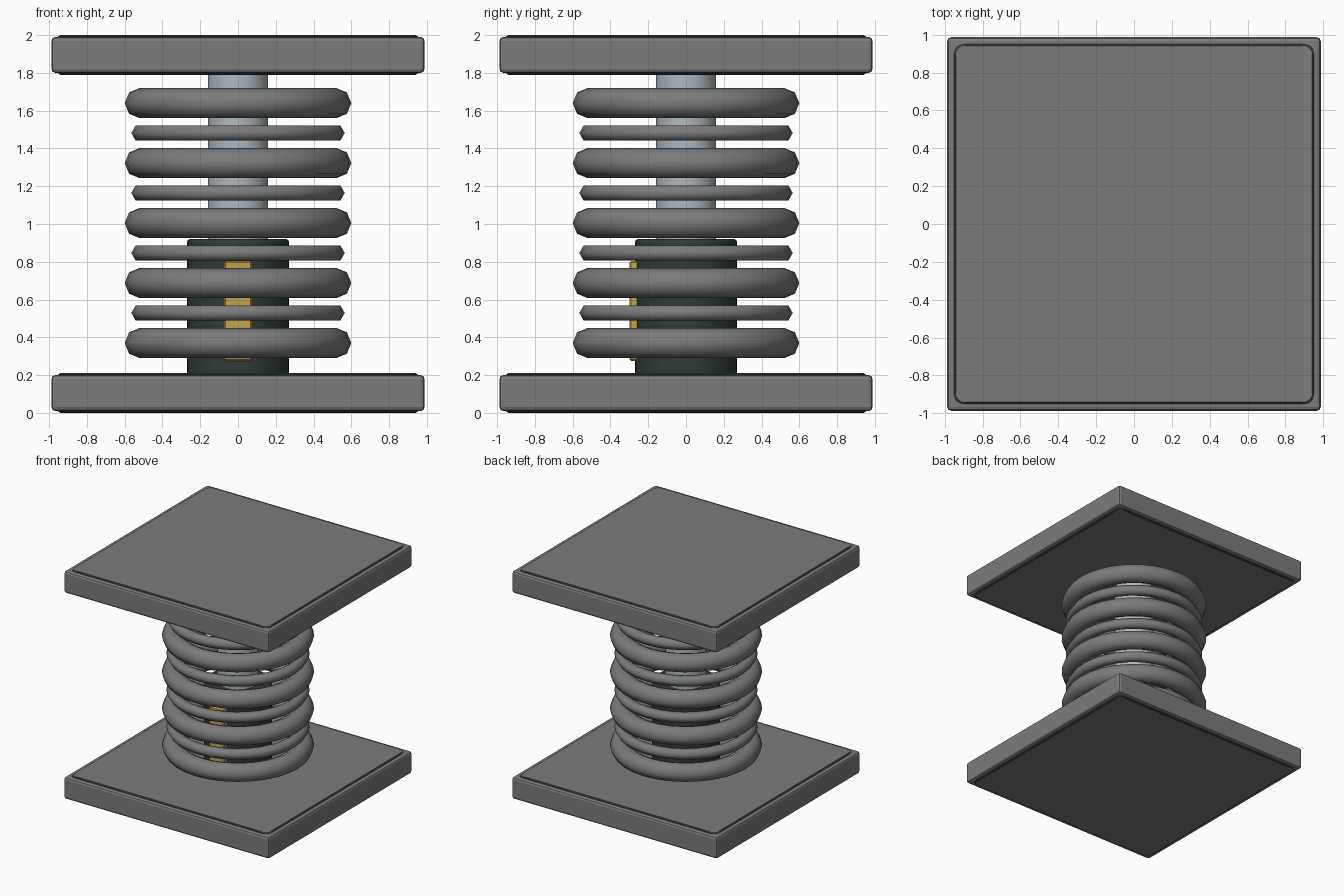
import bpy, bmesh, math

if "Cube" in bpy.data.objects:
    bpy.data.objects.remove(bpy.data.objects["Cube"])


def material(name, rgb):
    m = bpy.data.materials.new(name)
    m.diffuse_color = (*rgb, 1)
    m.use_nodes = True
    m.node_tree.nodes["Principled BSDF"].inputs["Base Color"].default_value = m.diffuse_color
    return m


GREY = material("grey_metal", (0.2, 0.2, 0.2))
STEEL = material("polished_steel", (0.42, 0.48, 0.52))
DARK = material("dark_housing", (0.03, 0.043, 0.043))
GOLD = material("gold", (0.56, 0.36, 0.07))


def finish(name, mat, bevel=0, segments=2):
    o = bpy.context.object
    o.name = name
    o.data.materials.append(mat)
    if bevel:
        b = o.modifiers.new("bevel", 'BEVEL')
        b.width = bevel
        b.segments = segments
        b.limit_method = 'ANGLE'
    return o


def box(name, loc, size, mat, bevel, segments=2):
    bpy.ops.mesh.primitive_cube_add(size=1, location=loc)
    bpy.context.object.scale = size
    bpy.ops.object.transform_apply(location=False, rotation=False, scale=True)
    return finish(name, mat, bevel, segments)


def cylinder(name, r, z0, z1, mat, bevel=0):
    bpy.ops.mesh.primitive_cylinder_add(vertices=48, radius=r, depth=z1 - z0,
                                        location=(0, 0, (z0 + z1) / 2))
    o = finish(name, mat, bevel)
    bpy.ops.object.shade_smooth_by_angle(angle=math.radians(35))
    return o


def ring(name, z, r, sides):
    bpy.ops.mesh.primitive_torus_add(major_radius=0.52, minor_radius=r, location=(0, 0, z),
                                     major_segments=32, minor_segments=sides)
    o = finish(name, GREY)
    bpy.ops.object.shade_smooth()
    return o


def panel(name, z0, z1):
    # Rounded square slab with a dark chamfered rim and grey flat faces
    def outline(half):
        rad, pts = 0.05, []
        for k in range(4):
            a0 = k * math.pi / 2
            cx = (half - rad) * (1 if k in (0, 3) else -1)
            cy = (half - rad) * (1 if k in (0, 1) else -1)
            for i in range(5):
                a = a0 + i * math.pi / 8
                pts.append((cx + rad * math.cos(a), cy + rad * math.sin(a)))
        return pts

    bm = bmesh.new()
    levels = [(z0, 0.942), (z0 + 0.008, 0.952), (z1 - 0.008, 0.952), (z1, 0.942)]
    loops = [[bm.verts.new((x, y, z)) for x, y in outline(h)] for z, h in levels]
    n = len(loops[0])
    for a, b in zip(loops, loops[1:]):
        for i in range(n):
            bm.faces.new((a[i], a[(i + 1) % n], b[(i + 1) % n], b[i])).material_index = 1
    bm.faces.new(loops[0][::-1])
    bm.faces.new(loops[-1])
    me = bpy.data.meshes.new(name)
    bm.to_mesh(me)
    bm.free()
    me.materials.append(GREY)
    me.materials.append(DARK)
    bpy.context.collection.objects.link(bpy.data.objects.new(name, me))


# End plates with raised face panels
for label, z in (("bottom", 0), ("top", 1.79)):
    box(label + "_plate", (0, 0, z + 0.105), (1.974, 1.974, 0.19), GREY, 0.02)
    panel(label + "_plate_panel", z, z + 0.21)

# Piston
cylinder("housing", 0.27, 0.19, 0.92, DARK, 0.015)
cylinder("piston_rod", 0.16, 0.85, 1.80, STEEL)
box("gold_strip", (0, -0.275, 0.54), (0.15, 0.05, 0.53), GOLD, 0.01, 1)

# Spring: alternating thick and thin rings
for i in range(5):
    ring(f"thick_ring_{i}", 0.37 + 0.3175 * i, 0.08, 8)
for i in range(4):
    ring(f"thin_ring_{i}", 0.529 + 0.3175 * i, 0.045, 6)
